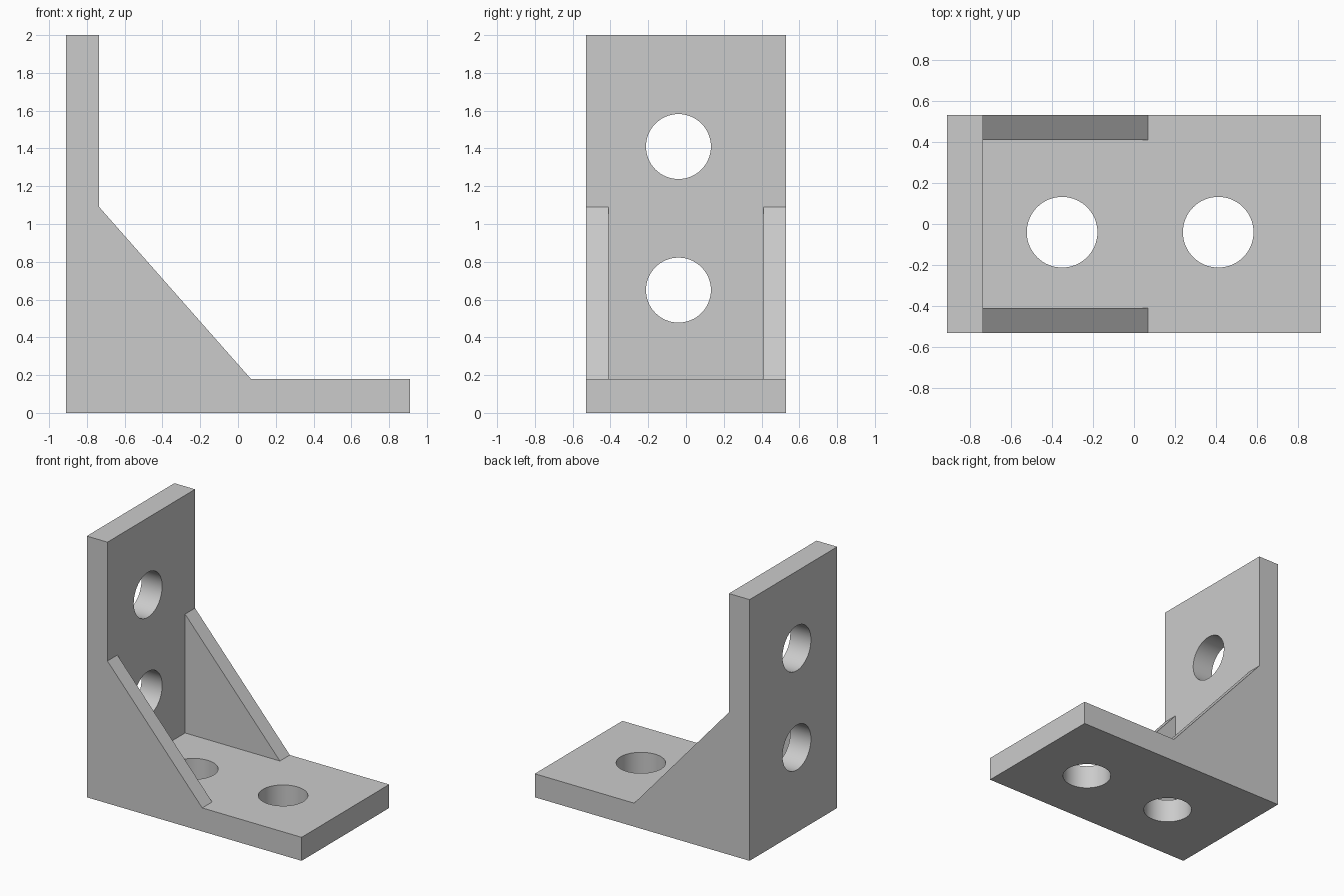
import bpy
import bmesh
from math import radians
from mathutils import Matrix, Vector

if "Cube" in bpy.data.objects:
    bpy.data.objects.remove(bpy.data.objects["Cube"])

HALF_LENGTH, HALF_WIDTH, HEIGHT = 0.91, 0.53, 2.0
WALL_X, BASE_Z = -0.735, 0.18      # inner faces of the two plates
RIB_TOP, RIB_END, RIB_INNER = 1.09, 0.068, 0.41
HOLE_RADIUS, HOLE_Y = 0.172, -0.04

steel = bpy.data.materials.new("plain grey")
steel.use_nodes = True
grey = (0.6, 0.6, 0.6, 1)
steel.diffuse_color = grey
steel.node_tree.nodes["Principled BSDF"].inputs["Base Color"].default_value = grey


def add_object(name, bm):
    bmesh.ops.recalc_face_normals(bm, faces=bm.faces)
    mesh = bpy.data.meshes.new(name)
    bm.to_mesh(mesh)
    bm.free()
    mesh.materials.append(steel)
    obj = bpy.data.objects.new(name, mesh)
    bpy.context.collection.objects.link(obj)
    return obj


def side_profile(name, points, y0, y1):
    """Extrude an outline in the xz plane from y0 to y1."""
    bm = bmesh.new()
    face = bm.faces.new([bm.verts.new((x, y0, z)) for x, z in points])
    grown = bmesh.ops.extrude_face_region(bm, geom=[face])["geom"]
    bmesh.ops.translate(bm, vec=(0, y1 - y0, 0),
                        verts=[v for v in grown if isinstance(v, bmesh.types.BMVert)])
    return add_object(name, bm)


# L-shaped body: wall plate and base plate in one piece
bracket = side_profile("bracket_plates", [
    (-HALF_LENGTH, 0), (HALF_LENGTH, 0), (HALF_LENGTH, BASE_Z),
    (WALL_X, BASE_Z), (WALL_X, HEIGHT), (-HALF_LENGTH, HEIGHT)],
    -HALF_WIDTH, HALF_WIDTH)

# Triangular ribs along both edges
rib = [(WALL_X, BASE_Z), (RIB_END, BASE_Z), (WALL_X, RIB_TOP)]
side_profile("front_rib", rib, -HALF_WIDTH, -RIB_INNER)
side_profile("back_rib", rib, RIB_INNER, HALF_WIDTH)

# Bolt holes: two through the base, two through the wall
cutters = bmesh.new()
upright = Matrix.Identity(4)
sideways = Matrix.Rotation(radians(90), 4, "Y")
for centre, turn in [((-0.35, HOLE_Y, 0.09), upright), ((0.41, HOLE_Y, 0.09), upright),
                     ((-0.82, HOLE_Y, 0.65), sideways), ((-0.82, HOLE_Y, 1.41), sideways)]:
    bmesh.ops.create_cone(cutters, cap_ends=True, segments=64, radius1=HOLE_RADIUS,
                          radius2=HOLE_RADIUS, depth=0.3,
                          matrix=Matrix.Translation(Vector(centre)) @ turn)
hole_cutter = add_object("hole_cutter", cutters)
hole_cutter.hide_render = True
hole_cutter.hide_set(True)

cut = bracket.modifiers.new("bolt holes", "BOOLEAN")
cut.operation = "DIFFERENCE"
cut.solver = "EXACT"
cut.object = hole_cutter

# Apply the cut, then smooth only the hole walls
bpy.ops.object.select_all(action="DESELECT")
bracket.select_set(True)
bpy.context.view_layer.objects.active = bracket
bpy.ops.object.modifier_apply(modifier=cut.name)
bpy.data.objects.remove(hole_cutter)
bpy.ops.object.shade_smooth_by_angle(angle=radians(30))
